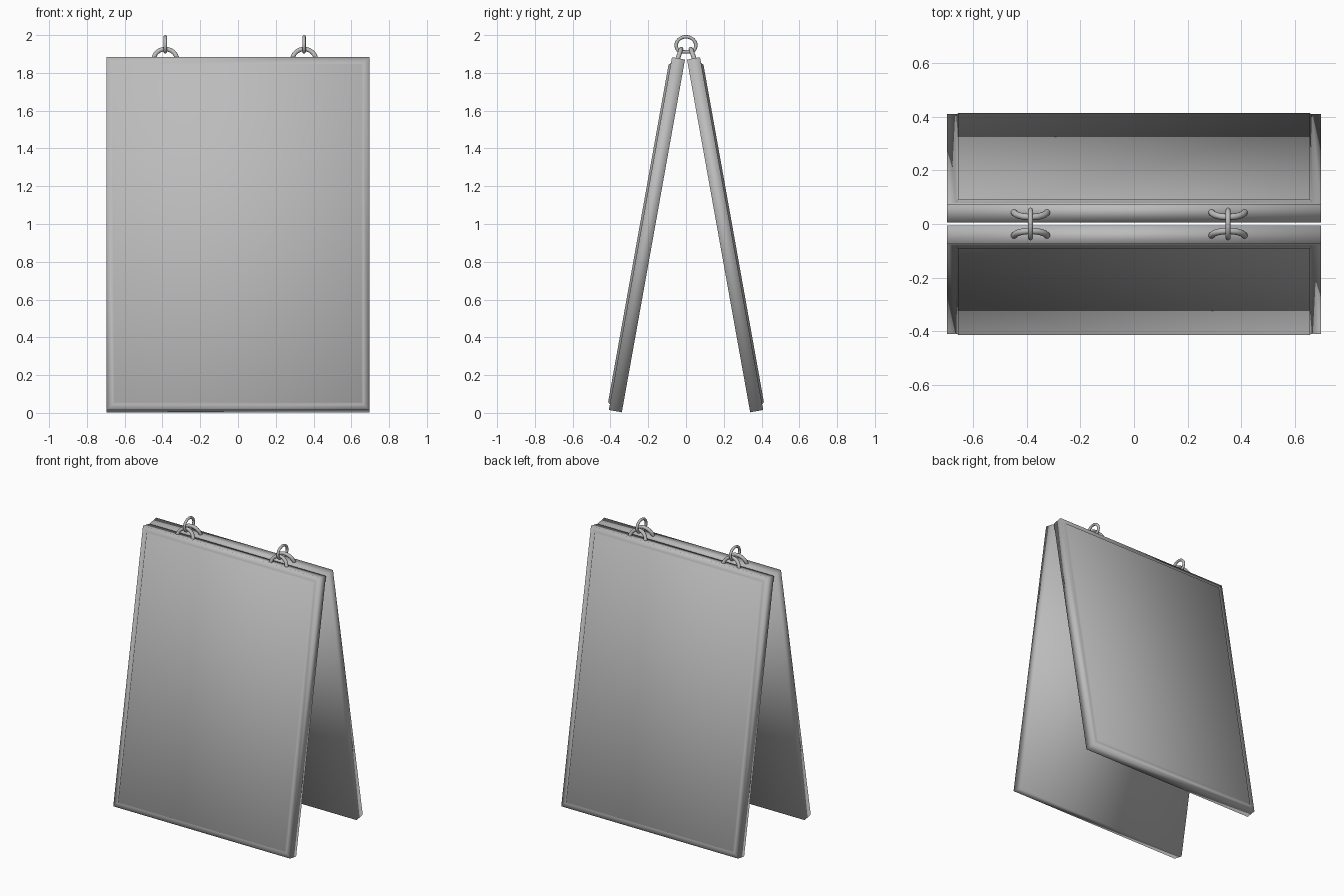
import bpy, bmesh, math
from mathutils import Vector, Matrix

cube = bpy.data.objects.get("Cube")
if cube:
    bpy.data.objects.remove(cube, do_unlink=True)

grey = bpy.data.materials.new("plain_grey")
grey.use_nodes = True
COLOUR = (0.5, 0.5, 0.5, 1)
grey.diffuse_color = COLOUR
grey.node_tree.nodes["Principled BSDF"].inputs["Base Color"].default_value = COLOUR

WIDTH, THICK, LENGTH = 1.39, 0.07, 1.897
TILT = math.radians(10.15)


def finish(name, bm):
    bmesh.ops.recalc_face_normals(bm, faces=bm.faces)
    for f in bm.faces:
        f.smooth = True
    mesh = bpy.data.meshes.new(name)
    bm.to_mesh(mesh)
    bm.free()
    mesh.materials.append(grey)
    obj = bpy.data.objects.new(name, mesh)
    bpy.context.collection.objects.link(obj)
    return obj


def board(name, turn):
    # Slab with a slightly raised field on its outer face
    bm = bmesh.new()
    bmesh.ops.create_cube(bm, size=1)
    bmesh.ops.scale(bm, vec=(WIDTH, THICK, LENGTH), verts=bm.verts)
    outer = [f for f in bm.faces if f.normal.y < -0.9]
    bmesh.ops.inset_region(bm, faces=outer, thickness=0.045)
    bmesh.ops.inset_region(bm, faces=outer, thickness=0.012, depth=0.011)
    place = (Matrix.Rotation(turn, 4, "Z")
             @ Matrix.Translation((0, -0.207, 0.943))
             @ Matrix.Rotation(-TILT, 4, "X"))
    bmesh.ops.transform(bm, matrix=place, verts=bm.verts)
    return finish(name, bm)


def tube(name, points, radius, closed, sides=12):
    # Round wire swept along a planar path
    bm = bmesh.new()
    n = len(points)
    plane = (points[n // 3] - points[0]).cross(points[n // 2] - points[0]).normalized()
    rings = []
    for i, p in enumerate(points):
        after = points[(i + 1) % n] if closed else points[min(i + 1, n - 1)]
        before = points[i - 1] if closed else points[max(i - 1, 0)]
        across = (after - before).normalized().cross(plane)
        angles = [math.tau * k / sides for k in range(sides)]
        rings.append([bm.verts.new(p + radius * (math.cos(a) * across + math.sin(a) * plane))
                      for a in angles])
    for i in range(n if closed else n - 1):
        a, b = rings[i], rings[(i + 1) % n]
        for k in range(sides):
            j = (k + 1) % sides
            bm.faces.new((a[k], a[j], b[j], b[k]))
    if not closed:
        bm.faces.new(rings[0])
        bm.faces.new(rings[-1])
    return finish(name, bm)


board("front_board", 0)
board("back_board", math.pi)

for label, x in (("right", -0.385), ("left", 0.35)):
    # Half-round staples set in the top edge of each board
    for end, s in (("front", -1), ("back", 1)):
        arc = [math.pi * i / 20 for i in range(21)]
        path = [Vector((x + 0.062 * math.cos(a),
                        s * (0.046 - 0.02 * math.sin(a)),
                        1.868 + 0.058 * math.sin(a))) for a in arc]
        tube(f"{end}_{label}_staple", path, 0.012, False)
    # D-shaped ring joining the two staples
    arc = [math.radians(-50 + 280 * i / 28) for i in range(29)]
    path = [Vector((x, 0.052 * math.cos(a), 1.946 + 0.045 * math.sin(a))) for a in arc]
    tube(f"{label}_ring", path, 0.009, True)
